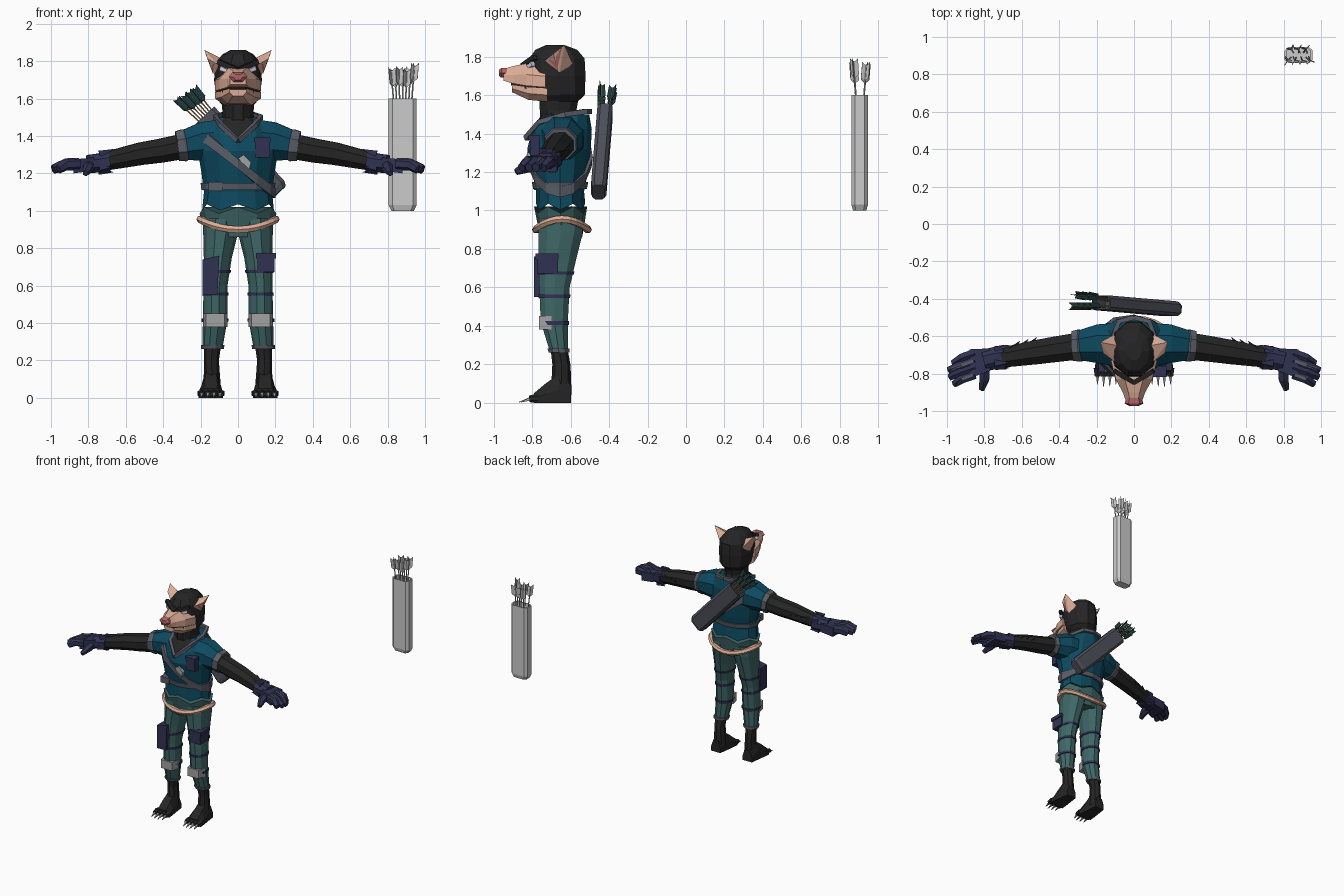
import bpy, bmesh, random
from math import sin, cos, pi
from mathutils import Vector as V, Matrix

if "Cube" in bpy.data.objects:
    bpy.data.objects.remove(bpy.data.objects["Cube"])

random.seed(4)
COL = dict(fur=(.018, .018, .019), shirt=(.004, .07, .12), trouser=(.05, .135, .135), skin=(.72, .42, .31),
           nose=(.45, .13, .14), navy=(.03, .032, .085), strap=(.10, .11, .135), pad=(.36, .36, .36),
           eye=(.75, .72, .9), wood=(.4, .22, .06), feather=(.012, .05, .06), quiver=(.075, .08, .10),
           mouth=(.03, .012, .012))
MATS = {}
for k, c in COL.items():
    MATS[k] = bpy.data.materials.new(k)
    MATS[k].diffuse_color = (*c, 1)


def finish(name, bm, mat, mirror=False, matrix=None):
    bmesh.ops.recalc_face_normals(bm, faces=bm.faces)
    me = bpy.data.meshes.new(name)
    bm.to_mesh(me)
    bm.free()
    ob = bpy.data.objects.new(name, me)
    bpy.context.collection.objects.link(ob)
    if mat:
        me.materials.append(MATS[mat])
    if mirror:
        ob.modifiers.new("mirror", 'MIRROR')
    if matrix:
        ob.matrix_world = matrix
    return ob


def loft(name, rings, mat, mirror=False, closed=False, matrix=None):
    bm = bmesh.new()
    vs = [[bm.verts.new(p) for p in r] for r in rings]
    n = len(vs[0])
    for a, b in zip(vs, vs[1:] + (vs[:1] if closed else [])):
        for i in range(n):
            bm.faces.new((a[i], a[(i + 1) % n], b[(i + 1) % n], b[i]))
    if not closed:
        bm.faces.new(vs[0])
        bm.faces.new(vs[-1])
    return finish(name, bm, mat, mirror, matrix)


def hull(name, pts, mat, mirror=False):
    bm = bmesh.new()
    for p in pts:
        bm.verts.new(p)
    bmesh.ops.convex_hull(bm, input=bm.verts)
    return finish(name, bm, mat, mirror)


def box(name, c, s, mat, mirror=False):
    return hull(name, [(c[0] + i * s[0] / 2, c[1] + j * s[1] / 2, c[2] + k * s[2] / 2)
                       for i in (-1, 1) for j in (-1, 1) for k in (-1, 1)], mat, mirror)


# tube through points; flat scales its vertical half-axis
def bar(name, pts, radii, mat, n=6, flat=1, mirror=False, matrix=None):
    pts = [V(p) for p in pts]
    rings = []
    for i, p in enumerate(pts):
        t = (pts[min(i + 1, len(pts) - 1)] - pts[max(i - 1, 0)]).normalized()
        u = t.cross(V((0, 0, 1)) if abs(t.z) < .9 else V((0, 1, 0))).normalized()
        w = u.cross(t)
        r = radii[i] if isinstance(radii, (list, tuple)) else radii
        rings.append([p + r * (u * cos(2 * pi * (k + .5) / n) + w * flat * sin(2 * pi * (k + .5) / n)) for k in range(n)])
    return loft(name, rings, mat, mirror, matrix=matrix)


# profile rows: z, centre x, centre y, half width, half depth
def body(name, prof, mat, n=12, mirror=False, jag=None):
    rings = []
    for i, (z, cx, cy, rx, ry) in enumerate(prof):
        rings.append([V((cx + rx * cos(2 * pi * k / n), cy + ry * sin(2 * pi * k / n),
                         z + (.035 * (k % 2) if i == jag else 0))) for k in range(n)])
    return loft(name, rings, mat, mirror)


def surf(prof, z, a, off):
    z = max(prof[0][0], min(prof[-1][0], z))
    for p, q in zip(prof, prof[1:]):
        if z <= q[0]:
            f = (z - p[0]) / (q[0] - p[0])
            _, cx, cy, rx, ry = [s + (e - s) * f for s, e in zip(p, q)]
            return V((cx + (rx + off) * cos(a), cy + (ry + off) * sin(a), z))


# flat strap wrapped round a profile, tilted by slope
def wrap(name, prof, z, h, t, mat, slope=0, n=12, mirror=False):
    rings = []
    for k in range(n):
        a = 2 * pi * k / n
        zz = z
        for _ in range(8):
            zz = z + slope * surf(prof, zz, a, 0).x
        rings.append([surf(prof, zz - h, a, -.01), surf(prof, zz - h, a, t), surf(prof, zz + h, a, t), surf(prof, zz + h, a, -.01)])
    return loft(name, rings, mat, mirror, closed=True)


# torso and hips
TORSO = [(1.0, 0, -.652, .192, .128), (1.1, 0, -.655, .182, .125), (1.2, 0, -.655, .195, .145),
         (1.32, 0, -.66, .215, .165), (1.42, 0, -.645, .19, .155), (1.5, 0, -.625, .115, .122)]
body("shirt", TORSO, "shirt", jag=0)
body("trouser_waist", [(.86, 0, -.65, .17, .11), (.93, 0, -.65, .188, .122), (.985, 0, -.652, .206, .138)], "trouser", jag=2)
wrap("belt", TORSO, 1.13, .018, .012, "strap")
wrap("shoulder_strap", TORSO, 1.25, .027, .016, "strap", slope=-.85)
box("belt_buckle", (-.12, -.76, 1.13), (.075, .06, .05), "strap")
hull("strap_buckle", [(x, y, z) for y in (-.80, -.828) for x, z in ((-.0, 1.28), (.06, 1.22), (.07, 1.26), (.03, 1.30))], "pad")
box("chest_pocket", (.13, -.787, 1.33), (.08, .05, .09), "navy")
box("chest_pocket_flap", (.13, -.788, 1.38), (.088, .06, .025), "navy")

# tail wrapped round the waist
rings = []
for k in range(24):
    a = 2 * pi * k / 24
    c = V((.202 * cos(a), -.645 + .135 * sin(a), .90 + .055 * cos(a) ** 2))
    o = V((cos(a), sin(a), 0))
    rings.append([c + .021 * (o * cos(b * pi / 3) + V((0, 0, sin(b * pi / 3)))) for b in range(6)])
loft("tail_ring", rings, "skin", closed=True)

# neck and collar
body("neck", [(1.44, 0, -.65, .10, .11), (1.52, 0, -.665, .082, .10), (1.6, 0, -.66, .09, .11)], "fur", 10)
hull("neck_front", [(x * s, y, z) for s in (-1, 1) for x, y, z in
                    ((.085, -.765, 1.465), (0, -.835, 1.38), (.07, -.66, 1.53), (0, -.72, 1.54))], "fur")
bar("collar", [(0, -.50, 1.515), (.08, -.52, 1.515), (.122, -.63, 1.50), (.09, -.76, 1.46), (0, -.832, 1.375)],
    .018, "strap", 4, mirror=True)

# head
body("head", [(1.555, 0, -.66, .075, .09), (1.6, 0, -.655, .115, .135), (1.7, 0, -.67, .128, .155),
              (1.79, 0, -.67, .118, .150), (1.835, 0, -.675, .085, .115), (1.86, 0, -.68, .04, .05)], "fur", 10)


def snout(name, rows, mat, top=.5, low=1):
    loft(name, [[V((hw * f, y, z0 + (z1 - z0) * g)) for f, g in
                 ((-low, 0), (low, 0), (1, .5), (top, 1), (-top, 1), (-1, .5))] for y, hw, z0, z1 in rows], mat)


snout("snout", [(-.73, .124, 1.64, 1.755), (-.83, .098, 1.648, 1.765), (-.90, .06, 1.66, 1.75), (-.95, .042, 1.675, 1.735)], "skin")
snout("mouth_gap", [(-.74, .11, 1.625, 1.65), (-.83, .085, 1.632, 1.655), (-.91, .04, 1.65, 1.665)], "mouth", 1)
snout("lower_jaw", [(-.72, .122, 1.565, 1.635), (-.82, .09, 1.575, 1.64), (-.905, .045, 1.615, 1.652)], "skin", 1, .6)
snout("nose", [(-.93, .04, 1.69, 1.742), (-.96, .05, 1.69, 1.74), (-.973, .025, 1.70, 1.73)], "nose", .6, .5)
bar("eye", [(.028, -.842, 1.735), (.09, -.795, 1.762)], [.008, .017], "eye", 4, mirror=True)
bar("brow", [(.0, -.848, 1.752), (.105, -.785, 1.797)], .018, "fur", 4, mirror=True)
hull("ear", [(.105, -.735, 1.78), (.115, -.66, 1.70), (.105, -.59, 1.765), (.09, -.65, 1.815), (.18, -.632, 1.86),
             (.165, -.69, 1.815)], "skin", True)
hull("inner_ear", [(.128, -.712, 1.782), (.135, -.67, 1.735), (.176, -.645, 1.845), (.158, -.675, 1.80)], "nose", True)

# arms
bar("sleeve", [(.08, -.645, 1.375), (.19, -.64, 1.37), (.30, -.65, 1.348)], [.125, .112, .083], "shirt", 8, mirror=True)
bar("sleeve_cuff", [(.275, -.648, 1.352), (.29, -.65, 1.35), (.325, -.652, 1.345)], [.085, .093, .086], "strap", 8, mirror=True)
bar("arm", [(.29, -.652, 1.345), (.42, -.67, 1.32), (.52, -.685, 1.305), (.74, -.72, 1.258)],
    [.078, .074, .07, .055], "fur", 8, .93, True)
for i in range(3):
    bar("elbow_fur", [(.57 + .045 * i, -.665 - .008 * i, 1.29), (.52 + .045 * i, -.605 - .01 * i, 1.31)], [.028, .001], "fur", 4, mirror=True)

# gloves
bar("glove_cuff", [(.69, -.712, 1.262), (.75, -.718, 1.255), (.80, -.73, 1.25)], [.072, .064, .062], "navy", 8, .85, True)
for a in range(4):
    o = V((0, cos(a * pi / 2 + .5), sin(a * pi / 2 + .5))) * .052
    b = V((.74, -.718, 1.258)) + o
    bar("glove_spike", [b, b + V((-.075, .01, .01)) + o * .35], [.026, .001], "navy", 4, mirror=True)
hull("palm", [(x, y, z) for x, ys, zs in ((.77, (-.665, -.785), (1.215, 1.285)), (.88, (-.67, -.825), (1.20, 1.275)))
              for y in ys for z in zs], "navy", True)
for i, e in enumerate((.965, .99, .985, .96)):
    y = -.692 - .037 * i
    end = V((e, y - .052, 1.222))
    bar("finger", [(.85, y, 1.25), (.92, y - .025, 1.248), end], [.029, .028, .021], "navy", 6, 1.15, True)
    if i % 2:
        bar("finger_plate", [(.86, y - .004, 1.275), (.92, y - .025, 1.273), (e - .015, y - .046, 1.245)], .011, "strap", 4, mirror=True)
bar("thumb", [(.80, -.75, 1.245), (.80, -.83, 1.225), (.815, -.885, 1.20)], [.034, .030, .017], "navy", 6, mirror=True)

# legs
LEG = [(.26, .137, -.66, .053, .048), (.42, .122, -.685, .066, .074), (.6, .12, -.684, .064, .083),
       (.75, .108, -.668, .075, .103), (.88, .093, -.652, .093, .12), (.96, .092, -.65, .094, .12)]
body("trouser_leg", LEG, "trouser", 10, True)
wrap("ankle_band", LEG, .272, .01, .008, "strap", n=10, mirror=True)
wrap("shin_strap", LEG, .415, .01, .006, "navy", n=10, mirror=True)
wrap("thigh_strap", LEG, .555, .009, .006, "navy", n=10, mirror=True)
wrap("pouch_strap", LEG, .675, .008, .006, "navy", n=10, mirror=True)
hull("knee_pad", [(.122 + x, y, z) for x, y in ((-.066, -.70), (-.05, -.765), (.05, -.765), (.066, -.70))
                  for z in (.38, .45)], "pad", True)
box("left_pouch", (.15, -.72, .715), (.09, .11, .085), "navy")
box("left_pouch_flap", (.15, -.722, .76), (.105, .12, .03), "navy")
hull("right_holster", [(x, y, z) for y in (-.70, -.79) for x, z in
                       ((-.19, .74), (-.19, .55), (-.11, .55), (-.10, .76), (-.14, .74))], "navy")

# feet
body("ankle", [(.04, .14, -.65, .05, .055), (.14, .14, -.648, .042, .05), (.20, .142, -.648, .04, .047), (.28, .137, -.66, .046, .044)], "fur", 8, True)
loft("foot", [[V((.145 + hw * f, y, z * g)) for f, g in ((-1, 0), (1, 0), (1, .45), (.55, 1), (-.55, 1), (-1, .45))]
              for y, hw, z in ((-.597, .042, .09), (-.66, .05, .15), (-.73, .06, .10), (-.79, .066, .05))], "fur", True)
for i in range(4):
    x = .095 + .033 * i
    bar("toe", [(x, -.77, .024), (x, -.815, .02)], [.025, .018], "fur", 6, .95, True)
    bar("claw", [(x, -.805, .022), (x + .002, -.875 + .012 * abs(i - 1.5), .003)], [.013, .002], "pad", 4, mirror=True)


# quiver with arrows, local z along its length
def quiver(name, M, case, shaft, feather):
    oct_ = [(-.075, -.025), (-.055, -.043), (.055, -.043), (.075, -.025), (.075, .025), (.055, .043), (-.055, .043), (-.075, .025)]
    loft(name, [[V((x * s, y * s, z)) for x, y in oct_] for s, z in ((.8, 0), (1, .03), (1, .6), (.86, .6), (.86, .5))], case, matrix=M)
    for i in range(7):
        x, y = -.05 + .0167 * i, (-.02, .022)[i % 2]
        a = V((x * .8, y * .6, .48))
        b = V((x * 1.25, y * 1.6, .765 + random.uniform(-.02, .015)))
        bar(name + "_arrow_shaft", [a, b], .0045, shaft, 5, matrix=M)
        d = (b - a).normalized()
        for k in range(3):
            ang = 2 * pi * k / 3 + i
            o = V((cos(ang), sin(ang), 0)) * .024
            w = V((-sin(ang), cos(ang), 0)) * .0015
            loft(name + "_fletching", [[p + w * s for p in (b - d * .09, b - d * .07 + o, b + d * .012 + o, b - d * .008)]
                                       for s in (-1, 1)], feather, matrix=M)


quiver("spare_quiver", Matrix.Translation((.88, .903, 1.0)), None, None, None)
zd = V((-.69, .06, .73)).normalized()
xd = V((0, 1, 0)).cross(zd).normalized()
yd = zd.cross(xd)
R = Matrix((xd, yd, zd)).transposed().to_4x4()
quiver("back_quiver", Matrix.Translation((.215, -.455, 1.095)) @ R @ Matrix.Diagonal((.92, .92, .95, 1)), "quiver", "wood", "feather")

for m in bpy.data.materials:
    if m.users and not m.is_grease_pencil:
        m.use_nodes = True
        m.node_tree.nodes["Principled BSDF"].inputs["Base Color"].default_value = m.diffuse_color
